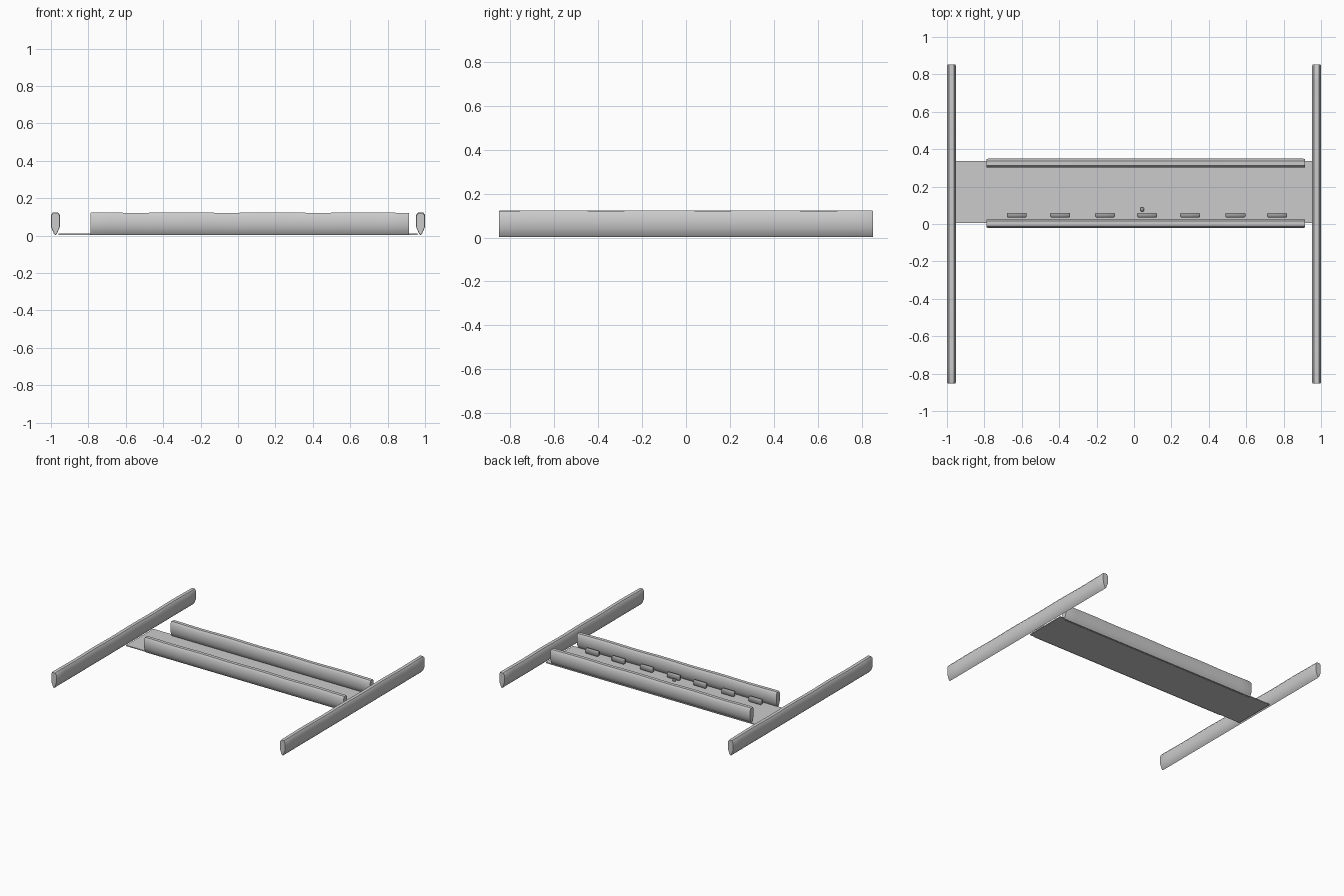
import bpy, bmesh, math
from mathutils import Matrix

if "Cube" in bpy.data.objects:
    bpy.data.objects.remove(bpy.data.objects["Cube"])


def material(name, v):
    m = bpy.data.materials.new(name)
    m.diffuse_color = (v, v, v, 1)
    m.use_nodes = True
    m.node_tree.nodes["Principled BSDF"].inputs["Base Color"].default_value = m.diffuse_color
    return m


grey = material("worn grey", 0.6)
dark = material("dark grey", 0.35)


def finish(bm, name, mat, matrix=Matrix()):
    bm.transform(matrix)
    bmesh.ops.recalc_face_normals(bm, faces=bm.faces)
    me = bpy.data.meshes.new(name)
    bm.to_mesh(me)
    bm.free()
    me.materials.append(mat)
    ob = bpy.data.objects.new(name, me)
    bpy.context.collection.objects.link(ob)
    bpy.context.view_layer.objects.active = ob
    for o in bpy.context.selected_objects:
        o.select_set(False)
    ob.select_set(True)
    bpy.ops.object.shade_smooth_by_angle(angle=math.radians(50))
    return ob


# Plank: a keel-shaped section run along x, slightly uneven, with trimmed ends
SECTION = [(0.0, 0.002), (0.009, 0.012), (0.023, 0.045), (0.024, 0.108), (0.013, 0.123),
           (-0.013, 0.123), (-0.024, 0.108), (-0.023, 0.045), (-0.009, 0.012)]
HALF = 0.852


def plank(name, x, y, turn):
    bm = bmesh.new()
    rings = []
    n = 20
    stations = [-HALF] + [-HALF + 0.008 + (2 * HALF - 0.016) * i / n for i in range(n + 1)] + [HALF]
    for i, s in enumerate(stations):
        end = i in (0, len(stations) - 1)
        k = 0.9 if end else 1.0
        wave = 0.0 if end else 0.0015 * math.sin(s * 13)
        rings.append([bm.verts.new((s, w * k, 0.062 + (z - 0.062) * (0.97 if end else 1)
                                    + (wave if z > 0.1 else 0))) for w, z in SECTION])
    m = len(SECTION)
    for a, b in zip(rings, rings[1:]):
        for j in range(m):
            bm.faces.new((a[j], a[(j + 1) % m], b[(j + 1) % m], b[j]))
    bm.faces.new(rings[0])
    bm.faces.new(rings[-1])
    finish(bm, name, grey, Matrix.Translation((x, y, 0)) @ Matrix.Rotation(turn, 4, 'Z'))


plank("front_rail", 0.063, 0.003, 0)
plank("back_rail", 0.063, 0.325, 0)
plank("left_cross_rail", -0.976, 0, math.pi / 2)
plank("right_cross_rail", 0.976, 0, -math.pi / 2)


def box(name, x0, x1, y0, y1, z0, z1, mat, bevel=0):
    bm = bmesh.new()
    bmesh.ops.create_cube(bm, size=1)
    bmesh.ops.scale(bm, vec=(x1 - x0, y1 - y0, z1 - z0), verts=bm.verts)
    if bevel:
        bmesh.ops.bevel(bm, geom=bm.edges[:], offset=bevel, segments=1, affect='EDGES')
    finish(bm, name, mat, Matrix.Translation(((x0 + x1) / 2, (y0 + y1) / 2, (z0 + z1) / 2)))


# Thin floor sheet between the cross rails
box("floor_sheet", -0.96, 0.96, 0.006, 0.337, 0.003, 0.010, grey)

# Row of small brackets along the inside of the front rail
for x in (-0.627, -0.395, -0.155, 0.07, 0.30, 0.542, 0.765):
    box("bracket", x - 0.053, x + 0.053, 0.036, 0.060, 0.010, 0.048, dark, 0.004)

# Small loose pegs beside the middle bracket
box("peg", 0.034, 0.054, 0.068, 0.088, 0.010, 0.025, dark, 0.003)
